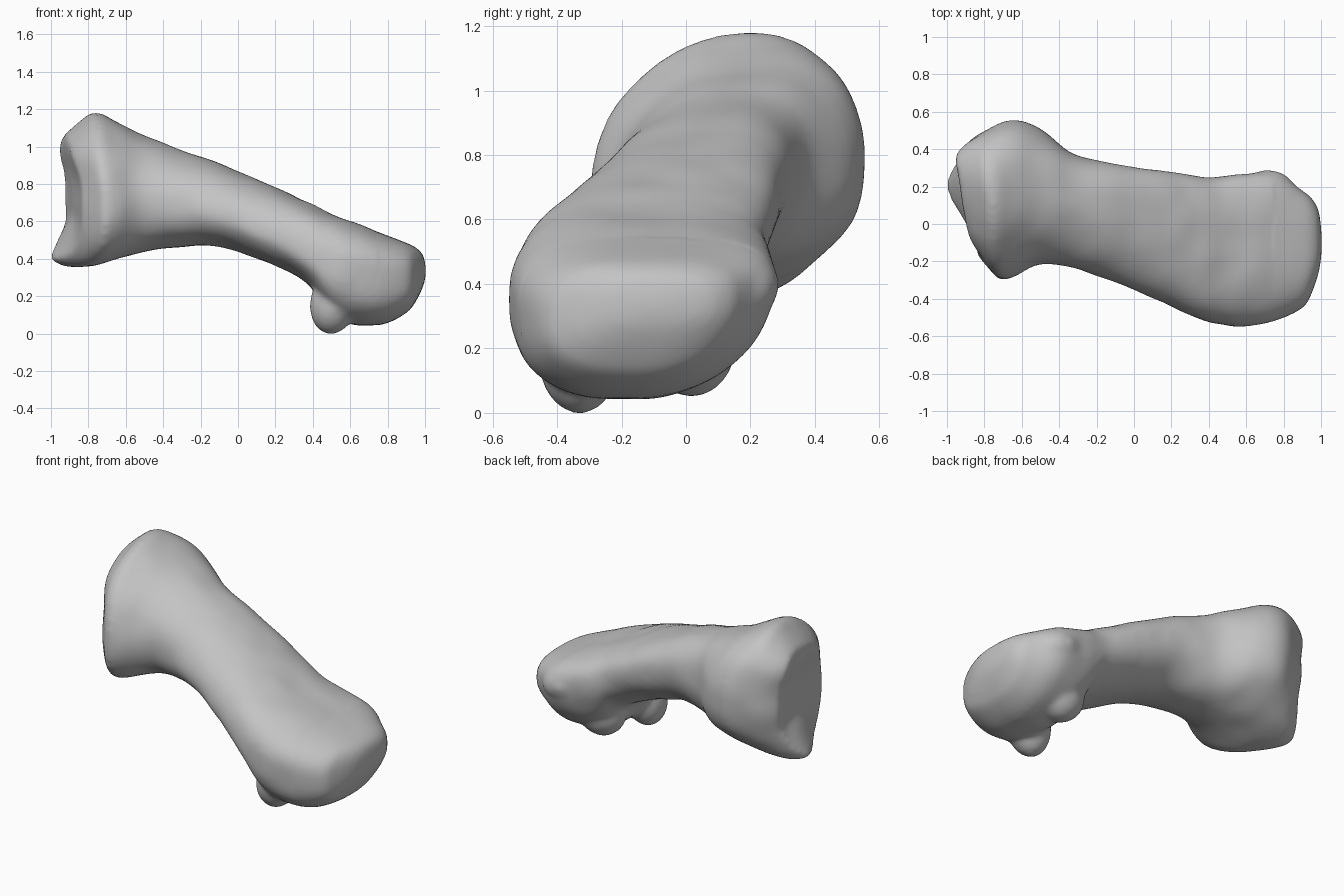
import bpy, bmesh, math
from mathutils import Vector, Matrix, noise

old = bpy.data.objects.get("Cube")
if old:
    bpy.data.objects.remove(old, do_unlink=True)

# Cross-sections along the shaft:
# x, right y, left y, bottom z, top z, y of top, y of bottom, z of right, z of left
SECTIONS = [
    (-.91, -.17, .39, .40, 1.06, .21, .18, .68, .76),
    (-.85, -.24, .45, .355, 1.13, .21, .16, .67, .75),
    (-.77, -.3, .50, .36, 1.18, .20, .15, .67, .74),
    (-.64, -.275, .557, .40, 1.13, .20, .15, .68, .75),
    (-.5, -.215, .51, .44, 1.06, .18, .14, .70, .73),
    (-.33, -.235, .38, .46, .99, .15, .10, .68, .74),
    (-.1, -.315, .32, .465, .91, .10, .03, .62, .72),
    (.2, -.445, .28, .36, .78, 0, -.08, .50, .61),
    (.38, -.52, .25, .26, .70, -.1, -.13, .41, .52),
    (.47, -.54, .255, .13, .655, -.12, -.15, .38, .47),
    (.58, -.55, .27, .055, .61, -.12, -.15, .36, .44),
    (.76, -.515, .27, .045, .54, -.12, -.15, .33, .40),
    (.9, -.45, .18, .11, .485, -.13, -.14, .30, .36),
    (.95, -.37, .14, .17, .46, -.13, -.13, .3, .34),
    (.985, -.27, .08, .24, .43, -.11, -.11, .32, .33),
]
# Squareness of each quarter: upper left, upper right, lower right, lower left
BASE, MIDDLE, HEAD = (2.6, 2, 2.5, 2), (2.5, 2, 1.9, 2), (3, 2.6, 2.8, 1.95)
REACH = .6
SIDES, STEPS = 64, 5


def spline(a, b, c, d, t):
    return b + t / 2 * (c - a + t * (2*a - 5*b + 4*c - d + t * (3*(b - c) + d - a)))


def ring(section):
    """Closed outline through the four extreme points of a section."""
    x, y0, y1, z0, z1, yt, yb, zr, zl = section
    end = HEAD if x > 0 else BASE
    blend = min(abs(x) / REACH, 1)
    points = []
    for i in range(SIDES):
        a = math.tau * i / SIDES
        power = MIDDLE[i * 4 // SIDES] * (1 - blend) + end[i * 4 // SIDES] * blend
        c, s = math.cos(a), math.sin(a)
        u = math.copysign(abs(c) ** (2 / power), c)
        v = math.copysign(abs(s) ** (2 / power), s)
        mid_y, mid_z = (yt if v > 0 else yb), (zl if u > 0 else zr)
        y = mid_y + u * ((y1 - mid_y) if u > 0 else (mid_y - y0))
        z = mid_z + v * ((z1 - mid_z) if v > 0 else (mid_z - z0))
        points.append(Vector((x, y, z)))
    return points


def cap(points, bulge):
    """Rings shrinking towards the middle of an end outline."""
    middle = sum(points, Vector()) / SIDES
    return [[middle.lerp(p, s) + Vector((bulge * (1 - s * s), 0, 0)) for p in points]
            for s in (.85, .7, .55, .4, .25, .1)]


def shape_base(p):
    """Slant the base face, draw its lower lip out and raise its upper rim."""
    weight = min(max((-.6 - p.x) / .3, 0), 1)
    low = min(max((.62 - p.z) / .22, 0), 1)
    lip = .11 * low * math.exp(-((p.y - .2) / .2) ** 2)
    rim = .04 * math.exp(-((p.z - 1) / .12) ** 2)
    slant = .16 * (.3 - p.y)
    return p + Vector((weight * (slant - lip - rim), 0, 0))


def loft(bm):
    rings = []
    last = len(SECTIONS) - 1
    for i in range(last):
        four = [SECTIONS[min(max(i + k, 0), last)] for k in (-1, 0, 1, 2)]
        for s in range(STEPS):
            rings.append(ring([spline(*col, s / STEPS) for col in zip(*four)]))
    rings.append(ring(SECTIONS[last]))
    rings = cap(rings[0], 0)[::-1] + rings + cap(rings[-1], .02)
    loops = [[bm.verts.new(shape_base(p)) for p in r] for r in rings]
    for a, b in zip(loops, loops[1:]):
        for i in range(SIDES):
            j = (i + 1) % SIDES
            bm.faces.new((a[i], a[j], b[j], b[i]))
    bm.faces.new(loops[0][::-1])
    bm.faces.new(loops[-1])


def lump(bm, centre, size, turn=0):
    matrix = (Matrix.Translation(centre) @ Matrix.Rotation(turn, 4, 'Y')
              @ Matrix.Diagonal((*size, 1)))
    bmesh.ops.create_icosphere(bm, subdivisions=4, radius=1, matrix=matrix)


bm = bmesh.new()
loft(bm)
lump(bm, (.51, -.33, .16), (.125, .125, .165), .2)   # outer condyle
lump(bm, (.57, .02, .2), (.15, .13, .15))            # inner condyle
lump(bm, (.71, .17, .4), (.16, .12, .11), .3)        # side knob of the head
bmesh.ops.recalc_face_normals(bm, faces=bm.faces)
mesh = bpy.data.meshes.new("bone")
bm.to_mesh(mesh)
bm.free()
bone = bpy.data.objects.new("bone", mesh)
bpy.context.collection.objects.link(bone)
bpy.context.view_layer.objects.active = bone
bone.select_set(True)

# Fuse the lumps with the shaft and soften the joins
remesh = bone.modifiers.new("fuse", 'REMESH')
remesh.mode = 'VOXEL'
remesh.voxel_size = .016
soften = bone.modifiers.new("soften", 'SMOOTH')
soften.factor = .5
soften.iterations = 12
for name in ("fuse", "soften"):
    bpy.ops.object.modifier_apply(modifier=name)

# Gentle unevenness, fading out on the joint surface
mesh = bone.data
normals = [v.normal.copy() for v in mesh.vertices]
for v, n in zip(mesh.vertices, normals):
    strength = .002 if v.co.x > .75 else .006
    v.co += n * noise.noise(v.co * 6) * strength

grey = bpy.data.materials.new("bone grey")
grey.use_nodes = True
colour = (.55, .55, .55, 1)
grey.diffuse_color = colour
grey.node_tree.nodes["Principled BSDF"].inputs["Base Color"].default_value = colour
mesh.materials.clear()
mesh.materials.append(grey)
bpy.ops.object.shade_smooth()
